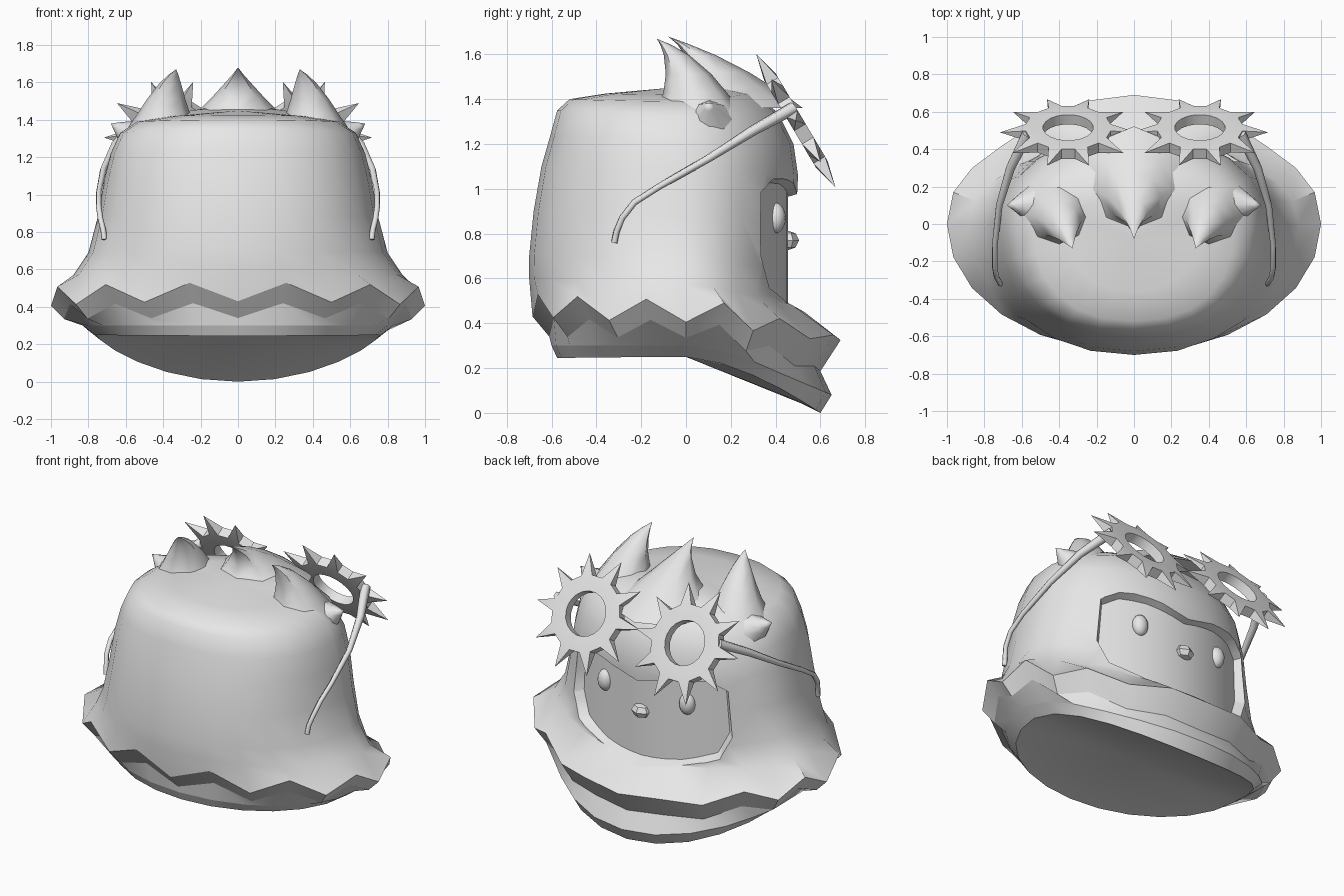
import bpy, bmesh, math
from mathutils import Vector, Matrix

cube = bpy.data.objects.get("Cube")
if cube:
    bpy.data.objects.remove(cube, do_unlink=True)

grey = bpy.data.materials.new("plain_grey")
grey.use_nodes = True
grey.diffuse_color = (0.8, 0.8, 0.8, 1)
grey.node_tree.nodes["Principled BSDF"].inputs["Base Color"].default_value = (0.8, 0.8, 0.8, 1)


def shade(ob, angle):
    bpy.ops.object.select_all(action='DESELECT')
    ob.select_set(True)
    bpy.context.view_layer.objects.active = ob
    bpy.ops.object.shade_smooth_by_angle(angle=math.radians(angle), keep_sharp_edges=True)


def make(name, bm, angle=None):
    bmesh.ops.recalc_face_normals(bm, faces=bm.faces)
    me = bpy.data.meshes.new(name)
    bm.to_mesh(me)
    bm.free()
    me.materials.append(grey)
    ob = bpy.data.objects.new(name, me)
    bpy.context.collection.objects.link(ob)
    if angle:
        shade(ob, angle)
    return ob


def loft(bm, rings, start=None, end=None):
    """Skin a list of closed rings, closing the ends with a fan or an n-gon."""
    loops = [[bm.verts.new(p) for p in r] for r in rings]
    n = len(loops[0])
    for a, b in zip(loops, loops[1:]):
        for i in range(n):
            j = (i + 1) % n
            bm.faces.new((a[i], a[j], b[j], b[i]))
    for loop, tip in ((loops[0], start), (loops[-1], end)):
        if tip is None:
            bm.faces.new(loop)
        else:
            v = bm.verts.new(tip)
            for i in range(n):
                bm.faces.new((loop[i], loop[(i + 1) % n], v))
    return loops


# Hood and cape: rings around the body, tilted down at the face side
SEG = 24


def hood_ring(width, back, front, z_back, z_side, z_front, power=1.0, zigzag=0.0, dent=0.0):
    pts = []
    for k in range(SEG):
        a = math.tau * k / SEG
        s, c = math.sin(a), math.cos(a)
        p = power if c > 0 else 1.0
        x = width * math.copysign(abs(s) ** p, s)
        y = (back if c > 0 else front) * abs(c) ** p
        tooth = zigzag
        if c < 0:
            y -= dent * abs(math.sin(2 * a)) ** 3
            tooth *= 1 - 0.9 * abs(c) ** 4
        z_end = z_back if c > 0 else z_front
        z = z_side + (z_end - z_side) * abs(c) ** 1.6
        z += tooth if k % 2 else -tooth
        pts.append((x, y, z))
    return pts


bm = bmesh.new()
loops = loft(bm, [
    hood_ring(0.36, -0.36, 0.14, 1.425, 1.42, 1.47, 0.87),
    hood_ring(0.54, -0.52, 0.30, 1.40, 1.39, 1.43, 0.87),
    hood_ring(0.63, -0.575, 0.41, 1.35, 1.33, 1.34, 0.87),
    hood_ring(0.68, -0.605, 0.48, 1.24, 1.22, 1.20, 0.87),
    hood_ring(0.715, -0.645, 0.50, 1.10, 1.08, 1.06, 0.88),
    hood_ring(0.75, -0.68, 0.49, 0.90, 0.88, 0.85, 0.9),
    hood_ring(0.80, -0.70, 0.475, 0.70, 0.69, 0.62, 0.92),
    hood_ring(0.88, -0.70, 0.49, 0.60, 0.57, 0.48, 1, 0, 0.03),
    hood_ring(1.00, -0.685, 0.69, 0.48, 0.455, 0.33, 1, 0.05, 0.07),
    hood_ring(0.93, -0.61, 0.60, 0.38, 0.375, 0.19, 1, 0.04, 0.05),
    hood_ring(0.83, -0.60, 0.65, 0.30, 0.30, 0.08, 1, 0, 0.03),
    hood_ring(0.76, -0.575, 0.60, 0.245, 0.25, 0.0),
    hood_ring(0.68, -0.52, 0.52, 0.25, 0.255, 0.04),
], (0, -0.08, 1.45), (0, 0, 0.25))
# Crisp hem edges
for loop in loops[8:12]:
    for i in range(SEG):
        bm.edges.get((loop[i - 1], loop[i])).smooth = False
hood = make("hood", bm)

# Face opening, cut with wide bevelled walls
half = [(0, 0.93), (0.22, 0.99), (0.40, 1.02), (0.54, 0.99), (0.57, 0.70), (0.47, 0.57), (0.24, 0.545)]
outline = half + [(0, 0.54)] + [(-x, z) for x, z in reversed(half[1:])]
bm = bmesh.new()
loft(bm, [[(x * s, y, 0.78 + (z - 0.78) * s) for x, z in outline]
          for y, s in ((0.2, 0.72), (0.6, 1.52))])
cutter = make("face_cutter", bm)
cutter.hide_render = True
cut = hood.modifiers.new("face_opening", 'BOOLEAN')
cut.operation = 'DIFFERENCE'
cut.solver = 'EXACT'
cut.object = cutter
bpy.context.view_layer.objects.active = hood
bpy.ops.object.modifier_apply(modifier=cut.name)
bpy.data.objects.remove(cutter, do_unlink=True)
shade(hood, 45)

# Curved face panel inside the opening
bm = bmesh.new()
bmesh.ops.create_grid(bm, x_segments=12, y_segments=4, size=0.5)
for v in bm.verts:
    x, z = v.co.x * 1.04, 0.77 + v.co.y * 0.62
    v.co = (x, 0.455 - 0.6 * x * x, z)
face = make("face", bm, 60)
if face.data.polygons[0].normal.y < 0:
    face.data.flip_normals()


def ellipsoid(name, loc, size, u=16, v=10, angle=60):
    bm = bmesh.new()
    bmesh.ops.create_uvsphere(bm, u_segments=u, v_segments=v, radius=1)
    bmesh.ops.transform(bm, verts=bm.verts,
                        matrix=Matrix.Translation(loc) @ Matrix.Diagonal((*size, 1)))
    return make(name, bm, angle)


ellipsoid("beak", (0, 0.45, 0.77), (0.065, 0.055, 0.045), 6, 4, 30)


# Horns: tapering rings along a bent path, flared where they leave the hood
def horn(name, base, mid, tip, radius, axis, power=1.0):
    base, mid, tip = Vector(base), Vector(mid), Vector(tip)
    turn = Vector(axis).to_track_quat('Z', 'Y')
    rings = []
    for t in (0, 0.12, 0.25, 0.45, 0.7, 0.87):
        centre = base * (1 - t) ** 2 + mid * 2 * t * (1 - t) + tip * t * t
        r = radius * ((1 - t) ** power + 0.5 * max(0, 0.3 - t))
        rings.append([centre + turn @ Vector((r * math.cos(a), r * math.sin(a), 0))
                      for a in (math.tau * i / 8 for i in range(8))])
    bm = bmesh.new()
    loft(bm, rings, None, tip)
    make(name, bm, 50)


horn("centre_horn", (0, 0.2, 1.36), (0, 0.2, 1.55), (0, -0.08, 1.68), 0.28, (0, 0, 1), 1.15)


# Spiked goggle ring, tilted back against the brow
def goggle(name, side, spikes=10):
    n = spikes * 2
    bm = bmesh.new()

    def circle(r, z):
        return [bm.verts.new((r * math.cos(a), r * math.sin(a), z))
                for a in (math.tau * (i - 0.5) / n for i in range(n))]

    d = 0.03
    hole_lo, hole_hi = circle(0.135, -d), circle(0.135, d)
    rim_lo, rim_hi = circle(0.23, -d), circle(0.23, d)
    for i in range(n):
        j = (i + 1) % n
        for a, b in ((hole_lo, hole_hi), (hole_hi, rim_hi), (rim_lo, hole_lo)):
            bm.faces.new((a[i], a[j], b[j], b[i]))
        base = (rim_lo[i], rim_lo[j], rim_hi[j], rim_hi[i])
        if i % 2:
            bm.faces.new(base)
        else:
            a = math.tau * i / n
            tip = bm.verts.new((0.365 * math.cos(a), 0.365 * math.sin(a), 0))
            for k in range(4):
                bm.faces.new((base[k], base[(k + 1) % 4], tip))
    place = Matrix.Translation((side * 0.352, 0.49, 1.305)) @ Matrix.Rotation(-1.035, 4, 'X')
    bmesh.ops.transform(bm, matrix=place, verts=bm.verts)
    make(name, bm, 25)


# Strap: thin tapering tube running back along the hood
def strap(name, side):
    path = [(0.57, 0.48, 1.36), (0.66, 0.3, 1.26), (0.72, 0.1, 1.135), (0.745, -0.12, 1.01),
            (0.745, -0.23, 0.94), (0.735, -0.285, 0.87), (0.72, -0.31, 0.81), (0.715, -0.32, 0.76)]
    cu = bpy.data.curves.new(name, 'CURVE')
    cu.dimensions = '3D'
    cu.bevel_depth = 0.015
    cu.bevel_resolution = 1
    cu.use_fill_caps = True
    sp = cu.splines.new('POLY')
    sp.points.add(len(path) - 1)
    for i, (pt, (x, y, z)) in enumerate(zip(sp.points, path)):
        pt.co = (side * x, y, z, 1)
        pt.radius = max(1.0, 2.0 - 0.4 * i)
    cu.materials.append(grey)
    bpy.context.collection.objects.link(bpy.data.objects.new(name, cu))


# Paired parts
for label, s in (("left", 1), ("right", -1)):
    ellipsoid(label + "_eye", (s * 0.29, 0.40, 0.87), (0.05, 0.045, 0.068))
    horn(label + "_horn", (s * 0.41, 0.06, 1.31), (s * 0.39, 0.04, 1.57),
         (s * 0.33, -0.13, 1.67), 0.18, (0, 0, 1), 0.95)
    horn(label + "_side_horn", (s * 0.47, 0.10, 1.25), (s * 0.58, 0.11, 1.33),
         (s * 0.68, 0.10, 1.38), 0.17, (s, 0, 0.6))
    goggle(label + "_goggle", s)
    strap(label + "_strap", s)
